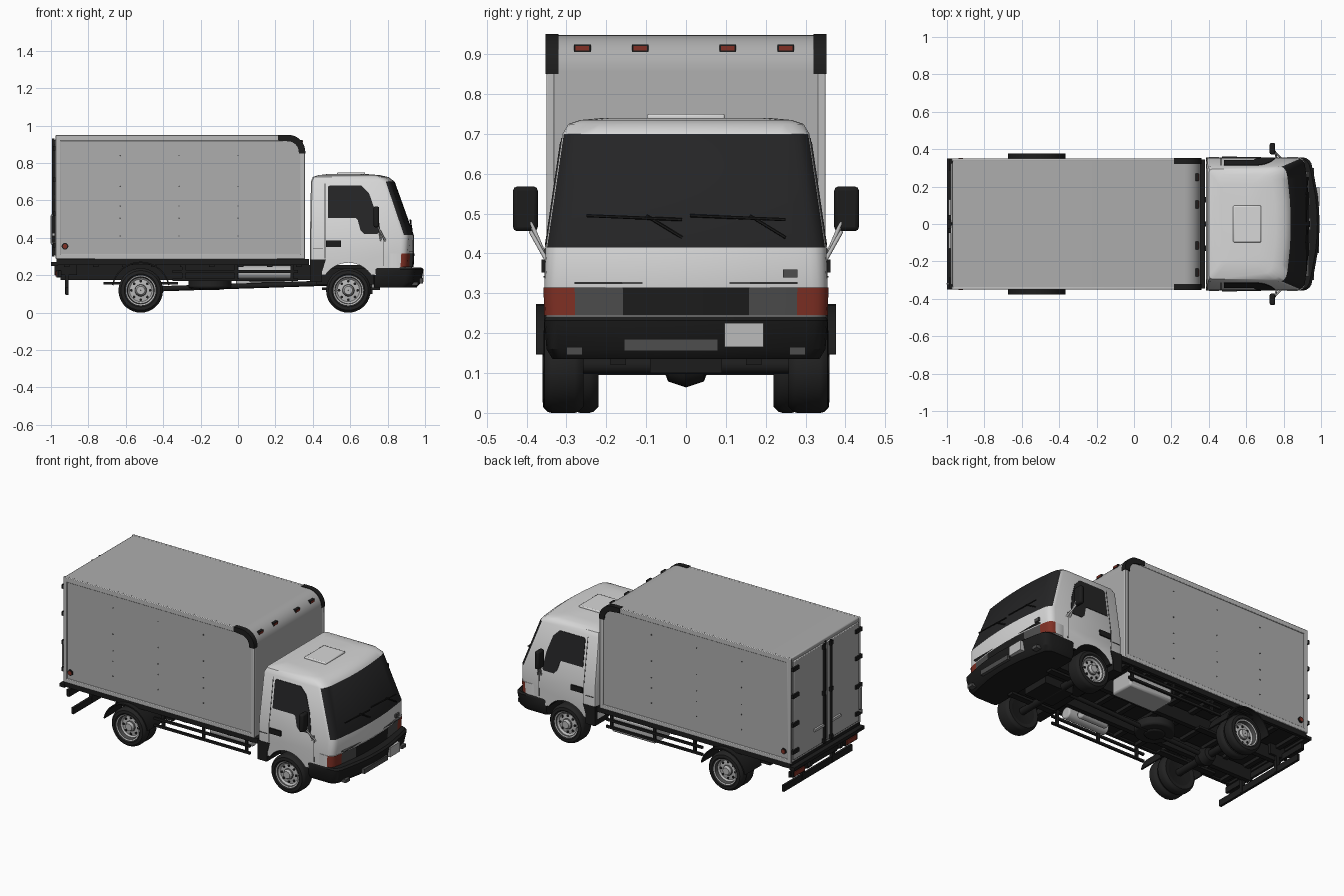
import bpy, bmesh, math
from mathutils import Vector, Matrix

if "Cube" in bpy.data.objects:
    bpy.data.objects.remove(bpy.data.objects["Cube"])

COLORS = {
    "cab white": (0.68, 0.68, 0.68), "box gray": (0.42, 0.42, 0.42), "trim gray": (0.50, 0.50, 0.50),
    "dark glass": (0.018, 0.018, 0.019), "black plastic": (0.012, 0.012, 0.012),
    "tire rubber": (0.016, 0.016, 0.016), "lamp red": (0.22, 0.03, 0.018),
    "lamp gray": (0.075, 0.075, 0.075), "silver metal": (0.48, 0.48, 0.48),
}
MATS = {}
for n, c in COLORS.items():
    MATS[n] = bpy.data.materials.new(n)
    MATS[n].diffuse_color = (*c, 1)
W, B, T, GL, K, R, LG, S = ("cab white", "box gray", "trim gray", "dark glass", "black plastic",
                            "lamp red", "lamp gray", "silver metal")


class Part:
    """Collects simple shapes into one named object."""
    def __init__(self, name):
        self.name, self.bm, self.used = name, bmesh.new(), []

    def idx(self, m):
        if m not in self.used:
            self.used.append(m)
        return self.used.index(m)

    def face(self, verts, m):
        self.bm.faces.new(verts).material_index = self.idx(m)

    def box(self, x0, x1, y0, y1, z0, z1, m):
        self.prism([(x0, z0), (x1, z0), (x1, z1), (x0, z1)], y0, y1, m)

    def prism(self, pts, ya, yb, m):
        """Extrude an x-z outline along y; ya and yb may depend on z."""
        f = lambda y, z: y(z) if callable(y) else y
        a, b = ([self.bm.verts.new((x, f(y, z), z)) for x, z in pts] for y in (ya, yb))
        self.face(a, m)
        self.face(b[::-1], m)
        for i in range(len(a)):
            j = (i + 1) % len(a)
            self.face((a[i], b[i], b[j], a[j]), m)

    def rod(self, p, q, r, m, seg=12):
        p, q = Vector(p), Vector(q)
        mat = Matrix.Translation((p + q) / 2) @ (q - p).to_track_quat('Z', 'Y').to_matrix().to_4x4()
        g = bmesh.ops.create_cone(self.bm, cap_ends=True, segments=seg, radius1=r, radius2=r,
                                  depth=(q - p).length, matrix=mat)
        for fc in {fc for v in g["verts"] for fc in v.link_faces}:
            fc.material_index = self.idx(m)

    def lathe(self, cx, cz, prof, seg=36):
        """Spin (radius, y, material) around a line along y."""
        rings = [[self.bm.verts.new((cx + r * math.cos(2 * math.pi * i / seg), y,
                                     cz + r * math.sin(2 * math.pi * i / seg)))
                  for i in range(seg)] for r, y, _ in prof]
        for (a, b), (_, _, m) in zip(zip(rings, rings[1:]), prof):
            for i in range(seg):
                j = (i + 1) % seg
                self.face((a[i], a[j], b[j], b[i]), m)

    def loft(self, levels, rule):
        """Stack rounded outlines with a bowed front: (z, rear, front, half width, bow, radius)."""
        rings = []
        for z, xr, xf, w, bow, r in levels:
            h = [(xf - bow * t * t, (w - r) * t) for t in (0, .25, .5, .88, 1)]
            h += [(xf - bow - r + r * math.cos(a), w - r + r * math.sin(a))
                  for a in (math.pi / 8 * k for k in (1, 2, 3, 4))]
            h += [(xr + .02, w), (xr + .006, w - .006), (xr, w - .02)]
            h += [(x, -y) for x, y in h[:0:-1]]
            rings.append([self.bm.verts.new((x, y, z)) for x, y in h])
        n = len(rings[0])
        for lv, (a, b) in enumerate(zip(rings, rings[1:])):
            for k in range(n):
                j = (k + 1) % n
                self.face((a[k], a[j], b[j], b[k]), rule(lv, min(k, n - 1 - k)))
        self.face(rings[0][::-1], rule(0, 11))
        self.face(rings[-1], rule(0, 11))

    def done(self, mirror=False, bevel=0, smooth=True):
        if mirror:
            g = bmesh.ops.duplicate(self.bm, geom=self.bm.verts[:] + self.bm.edges[:] + self.bm.faces[:])["geom"]
            for v in g:
                if isinstance(v, bmesh.types.BMVert):
                    v.co.y *= -1
        bmesh.ops.recalc_face_normals(self.bm, faces=self.bm.faces[:])
        me = bpy.data.meshes.new(self.name)
        self.bm.to_mesh(me)
        self.bm.free()
        for m in self.used:
            me.materials.append(MATS[m])
        ob = bpy.data.objects.new(self.name, me)
        bpy.context.collection.objects.link(ob)
        if bevel:
            md = ob.modifiers.new("bevel", 'BEVEL')
            md.width, md.segments, md.limit_method = bevel, 2, 'ANGLE'
        bpy.ops.object.select_all(action='DESELECT')
        ob.select_set(True)
        bpy.context.view_layer.objects.active = ob
        if smooth:
            bpy.ops.object.shade_smooth_by_angle(angle=math.radians(35))
        return ob


def arc(cx, cz, r, a0, a1, n):
    return [(cx + r * math.cos(math.radians(a0 + (a1 - a0) * i / n)),
             cz + r * math.sin(math.radians(a0 + (a1 - a0) * i / n))) for i in range(n + 1)]


# Cargo box with rounded front top edge
p = Part("cargo_box")
p.prism([(-.97, .286), (.357, .286)] + arc(.267, .858, .09, 0, 90, 10) + [(-.97, .948)], -.345, .345, B)
p.done(bevel=.006)
p = Part("box_frame_rails")
p.box(-.973, .358, .34, .35, .286, .312, T)
p.box(-.973, .25, .335, .35, .918, .949, T)
p.box(-.975, -.948, .335, .35, .286, .949, T)
p.box(.333, .3585, .33, .35, .286, .86, T)
p.done(mirror=True, bevel=.004)
p = Part("box_corner_caps")
p.prism([(.215, .951)] + arc(.267, .858, .093, 90, 0, 10) + [(.36, .85), (.325, .85)]
        + arc(.267, .858, .058, 0, 90, 8) + [(.215, .922)], .32, .353, K)
p.done(mirror=True)
p = Part("box_marker_lamps")
for y in (-.26, -.115, .105, .25):
    p.box(.325, .345, y - .021, y + .021, .906, .924, K)
    p.box(.33, .347, y - .017, y + .017, .909, .921, R)
p.done()
p = Part("side_marker_lamps")
p.rod((-.925, .34, .355), (-.925, .351, .355), .018, K, 20)
p.rod((-.925, .34, .355), (-.925, .354, .355), .012, R, 20)
p.done(mirror=True)
p = Part("side_rivets")
for x in (-.63, -.315, 0):
    for z in (.84, .675, .57, .505, .41):
        p.rod((x, .34, z), (x, .347, z), .004, LG, 8)
p.done(mirror=True)

# Rear doors, hinges, lock rods and grab handle
p = Part("rear_doors")
p.box(-.98, -.96, .006, .325, .305, .925, B)
p.done(mirror=True, bevel=.004)
p = Part("rear_door_hardware")
p.box(-.975, -.97, 0, .006, .3, .93, K)
for z in (.36, .53, .71, .88):
    p.box(-.99, -.96, .285, .345, z - .012, z + .012, K)
p.rod((-.987, .035, .3), (-.987, .035, .93), .007, K)
p.box(-.992, -.975, .04, .13, .41, .425, S)
for z in (.32, .62, .91):
    p.box(-.994, -.975, .022, .048, z - .012, z + .012, K)
p.done(mirror=True)
p = Part("grab_handle")
p.rod((-.998, -.32, .37), (-.998, -.32, .52), .005, S)
for z in (.37, .52):
    p.rod((-.97, -.32, z), (-1, -.32, z), .005, S)
p.done()

# Cab shell: glass is the front strip of the loft
p = Part("cab")
p.loft([(.20, .385, .925, .35, .03, .04), (.32, .385, .94, .355, .03, .04), (.415, .385, .94, .352, .025, .045),
        (.70, .39, .838, .31, .02, .045), (.725, .40, .805, .295, .02, .05), (.735, .43, .76, .265, .02, .05),
        (.74, .47, .70, .21, .02, .05)], lambda lv, j: GL if lv == 2 and j < 7 else W)
cab = p.done(smooth=False)
c = Part("arch_cutter")
c.rod((.59, -.5, .12), (.59, .5, .12), .147, W, 48)
cutter = c.done(smooth=False)
cutter.hide_render = True
md = cab.modifiers.new("arch", 'BOOLEAN')
md.operation, md.object = 'DIFFERENCE', cutter
bpy.ops.object.select_all(action='DESELECT')
cab.select_set(True)
bpy.context.view_layer.objects.active = cab
bpy.ops.object.modifier_apply(modifier="arch")
bpy.data.objects.remove(cutter)
cab.data.materials.append(MATS[K])
for f in cab.data.polygons:  # underside and wheel arches are black
    if f.center.z < .3 and (f.normal.z < -.3 or abs(f.center.y) < .1 and .4 < f.center.x < .8):
        f.material_index = len(cab.data.materials) - 1
bpy.ops.object.shade_smooth_by_angle(angle=math.radians(35))

side = lambda off: (lambda z: (.352 - (z - .415) * .147 if z > .415 else .354) + off)
p = Part("side_windows")
p.prism([(.48, .505), (.48, .672), (.49, .68), (.66, .68), (.70, .64), (.735, .54), (.755, .43), (.745, .42),
         (.675, .42), (.655, .44), (.64, .495), (.63, .505)], side(-.01), side(.003), GL)
p.done(mirror=True, smooth=False)
p = Part("door_details")
for x, z0 in ((.463, .29), (.775, .25)):
    p.box(x, x + .004, side(-.01), side(.0015), z0, .415, LG)
p.box(.463, .467, side(-.01), side(.0015), .416, .69, LG)
p.box(.47, .55, .34, .362, .352, .385, K)
p.box(.40, .455, .34, .357, .34, .344, LG)
p.done(mirror=True, smooth=False)
p = Part("roof_hatch")
p.box(.53, .68, -.098, .098, .73, .75, W)
p.done(bevel=.006)

# Front lamp band, bumper and small front parts
p = Part("lamp_band")
p.loft([(.245, .80, .939, .356, .03, .04), (.315, .80, .943, .3575, .03, .04)],
       lambda lv, j: K if j < 2 else LG if j == 2 else R if j < 8 else W)
p.done()
p = Part("front_bumper")
p.loft([(.135, .725, .955, .335, .04, .05), (.16, .725, .978, .350, .04, .05), (.232, .725, .992, .356, .04, .05),
        (.242, .725, .98, .350, .04, .05)], lambda lv, j: K)
p.done()
p = Part("bumper_details")
p.box(.97, .99, -.155, .08, .155, .185, LG)
p.box(.95, .993, .097, .195, .165, .225, T)
for y in (-.28, .28):
    p.box(.93, .962, y - .02, y + .02, .145, .165, LG)
p.done()
p = Part("front_vent_and_wipers")
p.box(.92, .931, .243, .28, .34, .36, LG)
p.box(.90, .936, -.28, .28, .324, .328, LG)
for y in (-.09, .17):
    p.rod((.93, y + .08, .44), (.921, y - .01, .495), .004, K, 6)
    p.rod((.922, y - .16, .495), (.925, y + .08, .485), .004, K, 6)
p.done()
p = Part("mirrors")
p.box(.725, .755, .372, .434, .456, .568, K)
p.done(mirror=True, bevel=.01)
p = Part("mirror_arms")
for dx in (0, .025):
    p.rod((.745, .40, .54 - dx), (.75, .385, .46), .005, S)
    p.rod((.75, .39, .48 - dx), (.765 + dx, .348, .38), .005, S)
p.done(mirror=True)

# Wheels: lathed tyre and dished rim
def wheel(p, cx, yo, w, dish):
    t = "tire rubber"
    d = yo - dish
    p.lathe(cx, .119, [(.001, d + .022, S), (.022, d + .022, S), (.028, d + .01, LG), (.032, d, S), (.060, d - .004, S),
                       (.069, d + .004, LG), (.073, yo - .008, S), (.080, yo - .006, t), (.088, yo, t), (.106, yo - .002, t),
                       (.116, yo - .012, t), (.119, yo - .022, t), (.119, yo - w + .022, t), (.116, yo - w + .012, t),
                       (.104, yo - w, t), (.08, yo - w + .005, K), (.001, yo - w + .012, K)])
    for i in range(8):
        a = math.pi / 4 * i
        x, z = cx + .05 * math.cos(a), .119 + .05 * math.sin(a)
        p.rod((x, d - .01, z), (x, d + .001, z), .0075, K, 10)

p = Part("front_wheels")
wheel(p, .59, .357, .10, .02)
p.done(mirror=True)
p = Part("rear_wheels")
wheel(p, -.52, .36, .068, .035)
wheel(p, -.52, .288, .068, .03)
p.done(mirror=True)
p = Part("rear_mudguards")
p.prism(arc(-.52, .115, .158, 12, 168, 16) + arc(-.52, .115, .150, 168, 12, 16), .21, .376, K)
p.done(mirror=True)
p = Part("cab_rear_mudguards")
p.prism([(.385, .165), (.45, .165), (.45, .22), (.47, .285), (.385, .285)], .22, .356, K)
p.done(mirror=True)

# Chassis, axles and underbody
p = Part("chassis")
p.box(-.97, .38, -.338, .338, .266, .287, K)
for s in (-1, 1):
    p.box(-.95, .82, s * .13 - .015, s * .13 + .015, .175, .255, K)
    p.box(-.97, .38, s * .335 - .01, s * .335 + .01, .255, .287, K)
for i in range(9):
    p.box(-.93 + i * .155, -.90 + i * .155, -.33, .33, .245, .27, K)
p.box(.42, .90, -.2, .2, .15, .235, K)
p.box(.52, .72, -.09, .09, .1, .16, K)
p.done(smooth=False)
p = Part("axles_and_driveshaft")
for x in (-.52, .59):
    p.rod((x, -.3, .119), (x, .3, .119), .022, K)
p.lathe(-.52, .119, [(.001, -.06, K), (.04, -.045, K), (.055, 0, K), (.04, .045, K), (.001, .06, K)], 20)
p.rod((-.5, 0, .125), (.55, 0, .16), .014, K)
for y in (-.17, .17):
    p.box(-.72, -.32, y - .02, y + .02, .15, .165, K)
    p.box(.45, .76, y - .02, y + .02, .12, .135, K)
p.done()
p = Part("spare_wheel")
p.rod((-.15, 0, .13), (-.15, 0, .185), .115, "tire rubber", 32)
p.rod((-.15, 0, .122), (-.15, 0, .15), .06, K, 24)
p.done(bevel=.01)
p = Part("fuel_tank")
p.box(-.01, .295, .16, .32, .142, .245, S)
p.done(bevel=.012)
p = Part("air_tanks")
p.rod((0, -.25, .215), (.29, -.25, .215), .036, S, 24)
p.rod((.06, -.17, .19), (.25, -.17, .19), .028, S, 24)
p.done(bevel=.008)
p = Part("side_guards")
for z in (.168, .212):
    p.box(-.35, .32, .328, .34, z, z + .015, K)
for x in (-.3, -.02, .28):
    p.box(x, x + .018, .32, .332, .168, .27, K)
p.done(mirror=True, smooth=False)

# Rear bumper bars and tail lamps
p = Part("rear_bumper_bars")
p.box(-1, -.965, -.35, .35, .25, .27, K)
p.box(-.96, -.945, -.33, .33, .19, .225, K)
p.box(-.922, -.907, -.34, .34, .095, .135, K)
for y in (-.15, .15):
    p.box(-.925, -.905, y - .012, y + .012, .1, .26, K)
    p.box(-.98, -.86, y - .01, y + .01, .2, .27, K)
p.done(smooth=False)
p = Part("tail_lamps")
p.box(-.97, -.95, .2, .32, .188, .228, K)
p.box(-.975, -.955, .21, .31, .194, .222, R)
p.done(mirror=True, smooth=False)

for m in bpy.data.materials:
    if m.users and not m.is_grease_pencil:
        m.use_nodes = True
        m.node_tree.nodes["Principled BSDF"].inputs["Base Color"].default_value = m.diffuse_color
